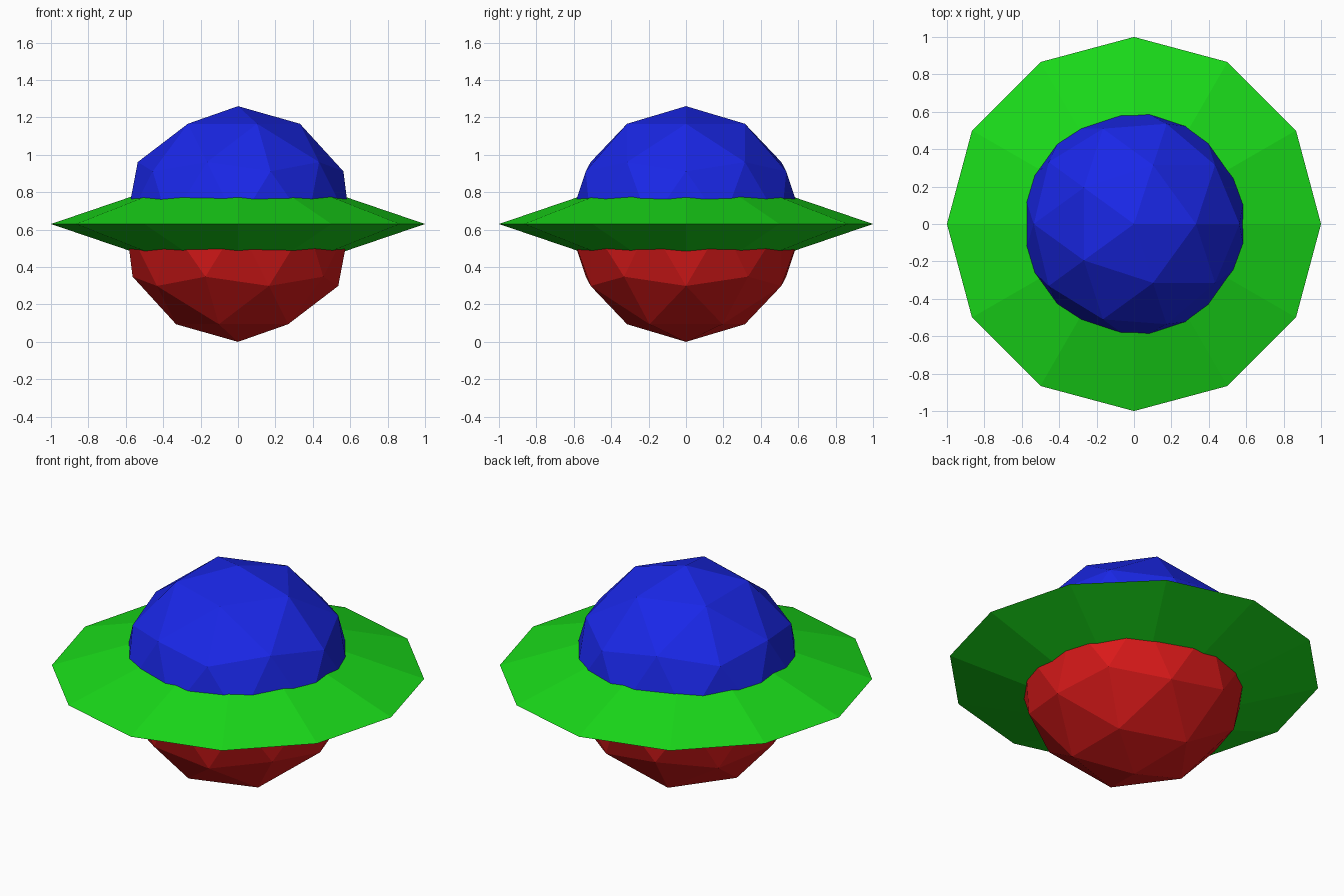
import bpy

if "Cube" in bpy.data.objects:
    bpy.data.objects.remove(bpy.data.objects["Cube"])

R = 0.63        # ball radius, also the height of its centre
SLOPE = 0.34    # rise of the disc from rim to hidden apex


def material(name, color):
    m = bpy.data.materials.new(name)
    m.diffuse_color = color
    m.use_nodes = True
    m.node_tree.nodes["Principled BSDF"].inputs["Base Color"].default_value = m.diffuse_color
    return m


blue = material("blue", (0.01, 0.02, 0.8, 1))
red = material("red", (0.7, 0.01, 0.01, 1))
green = material("green", (0.01, 0.7, 0.01, 1))

# Faceted ball: blue upper half, red lower half
bpy.ops.mesh.primitive_ico_sphere_add(subdivisions=2, radius=R, location=(0, 0, R))
ball = bpy.context.object
ball.name = "two_tone_ball"
ball.data.materials.append(blue)
ball.data.materials.append(red)
for p in ball.data.polygons:
    p.material_index = 0 if p.center.z > 0 else 1

# Twelve-sided disc: shallow open cones meeting at a sharp rim
for name, sign in (("disc_upper", 1), ("disc_lower", -1)):
    bpy.ops.mesh.primitive_cone_add(
        vertices=12, radius1=1 if sign > 0 else 0, radius2=0 if sign > 0 else 1,
        depth=SLOPE, end_fill_type='NOTHING', location=(0, 0, R + sign * SLOPE / 2))
    disc = bpy.context.object
    disc.name = name
    disc.data.materials.append(green)
